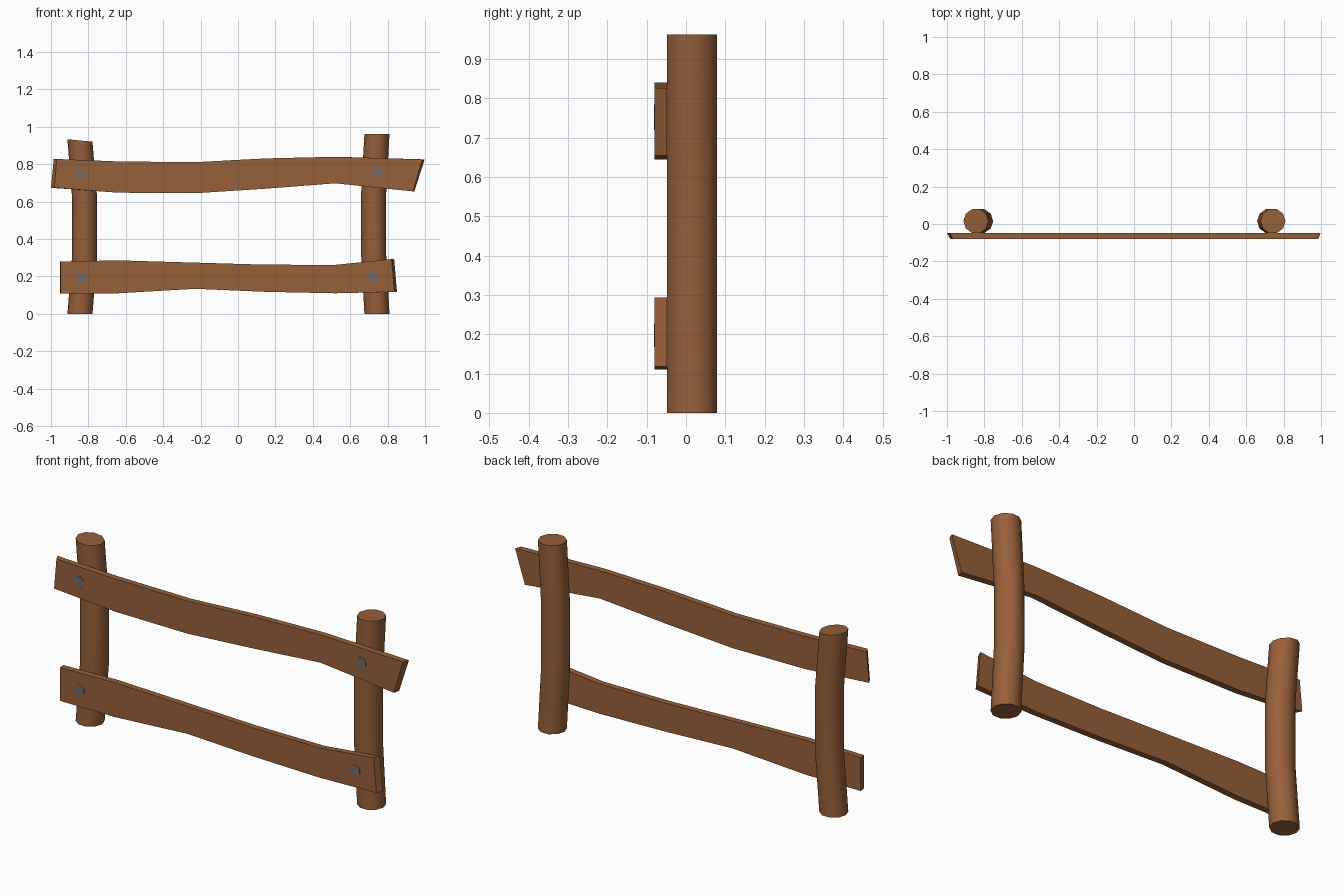
import bpy, bmesh, math

if "Cube" in bpy.data.objects:
    bpy.data.objects.remove(bpy.data.objects["Cube"])


def material(name, rgb):
    m = bpy.data.materials.new(name)
    m.diffuse_color = (*rgb, 1)
    m.use_nodes = True
    m.node_tree.nodes["Principled BSDF"].inputs["Base Color"].default_value = m.diffuse_color
    return m


WOOD = material("brown wood", (0.31, 0.115, 0.04))
IRON = material("grey iron", (0.16, 0.145, 0.145))


def finish(name, bm, mat):
    bmesh.ops.recalc_face_normals(bm, faces=bm.faces)
    me = bpy.data.meshes.new(name)
    bm.to_mesh(me)
    bm.free()
    me.materials.append(mat)
    ob = bpy.data.objects.new(name, me)
    bpy.context.collection.objects.link(ob)
    return ob


def post(name, path, top_tilt, sides=10, r=0.067, y=0.0155):
    """Round log bent along (x, z) rings, with a slightly tilted top."""
    bm = bmesh.new()
    rings = []
    for k, (cx, cz) in enumerate(path):
        tilt = top_tilt if k == len(path) - 1 else 0
        ring = []
        for i in range(sides):
            a = 2 * math.pi * i / sides
            dx = r * math.cos(a)
            ring.append(bm.verts.new((cx + dx, y + r * math.sin(a), cz + dx * tilt)))
        rings.append(ring)
    for a, b in zip(rings, rings[1:]):
        for i in range(sides):
            j = (i + 1) % sides
            bm.faces.new((a[i], a[j], b[j], b[i])).smooth = True
    bm.faces.new(rings[0][::-1])
    bm.faces.new(rings[-1])
    ob = finish(name, bm, WOOD)
    bpy.context.view_layer.objects.active = ob
    ob.select_set(True)
    bpy.ops.object.shade_smooth_by_angle(angle=math.radians(40))
    ob.select_set(False)


def rail(name, top, bottom, bevel):
    """Warped plank; bevel = front inset at (left top, left bottom, right top, right bottom)."""
    bm = bmesh.new()
    cols = []
    n = len(top)
    for k, (t, b) in enumerate(zip(top, bottom)):
        it, ib = 0, 0
        if k == 0:
            it, ib = bevel[0], bevel[1]
        elif k == n - 1:
            it, ib = -bevel[2], -bevel[3]
        cols.append([bm.verts.new(p) for p in (
            (t[0] + it, -0.0795, t[1]), (b[0] + ib, -0.0795, b[1]),
            (b[0], -0.048, b[1]), (t[0], -0.048, t[1]))])
    for a, b in zip(cols, cols[1:]):
        for i in range(4):
            j = (i + 1) % 4
            bm.faces.new((a[i], a[j], b[j], b[i]))
    bm.faces.new(cols[0])
    bm.faces.new(cols[-1][::-1])
    finish(name, bm, WOOD)


# Posts
post("left_post", [(-0.845, 0), (-0.82, 0.31), (-0.82, 0.62), (-0.845, 0.927)], -0.1)
post("right_post", [(0.743, 0), (0.725, 0.32), (0.725, 0.64), (0.743, 0.962)], 0)

# Rails
rail("top_rail",
     [(-0.985, 0.828), (-0.64, 0.815), (-0.23, 0.811), (0.145, 0.831), (0.52, 0.84), (0.998, 0.826)],
     [(-1.0, 0.674), (-0.64, 0.648), (-0.23, 0.645), (0.145, 0.669), (0.52, 0.698), (0.943, 0.655)],
     (0.016, 0.018, 0.012, 0.008))
rail("bottom_rail",
     [(-0.952, 0.28), (-0.64, 0.286), (-0.23, 0.274), (0.145, 0.263), (0.52, 0.262), (0.835, 0.293)],
     [(-0.952, 0.11), (-0.64, 0.11), (-0.23, 0.134), (0.145, 0.118), (0.52, 0.11), (0.85, 0.118)],
     (0.003, 0.003, 0.014, 0.014))

# Nail heads
for name, x, z in (("top_left_nail", -0.842, 0.746), ("top_right_nail", 0.75, 0.758),
                   ("bottom_left_nail", -0.838, 0.194), ("bottom_right_nail", 0.717, 0.201)):
    bm = bmesh.new()
    rings = [[bm.verts.new((x + 0.029 * math.cos(i * math.pi / 4 + math.pi / 8), y,
                            z + 0.029 * math.sin(i * math.pi / 4 + math.pi / 8)))
              for i in range(8)] for y in (-0.0815, -0.079)]
    bm.faces.new(rings[0])
    bm.faces.new(rings[1][::-1])
    for i in range(8):
        j = (i + 1) % 8
        bm.faces.new((rings[0][i], rings[0][j], rings[1][j], rings[1][i]))
    finish(name, bm, IRON)
